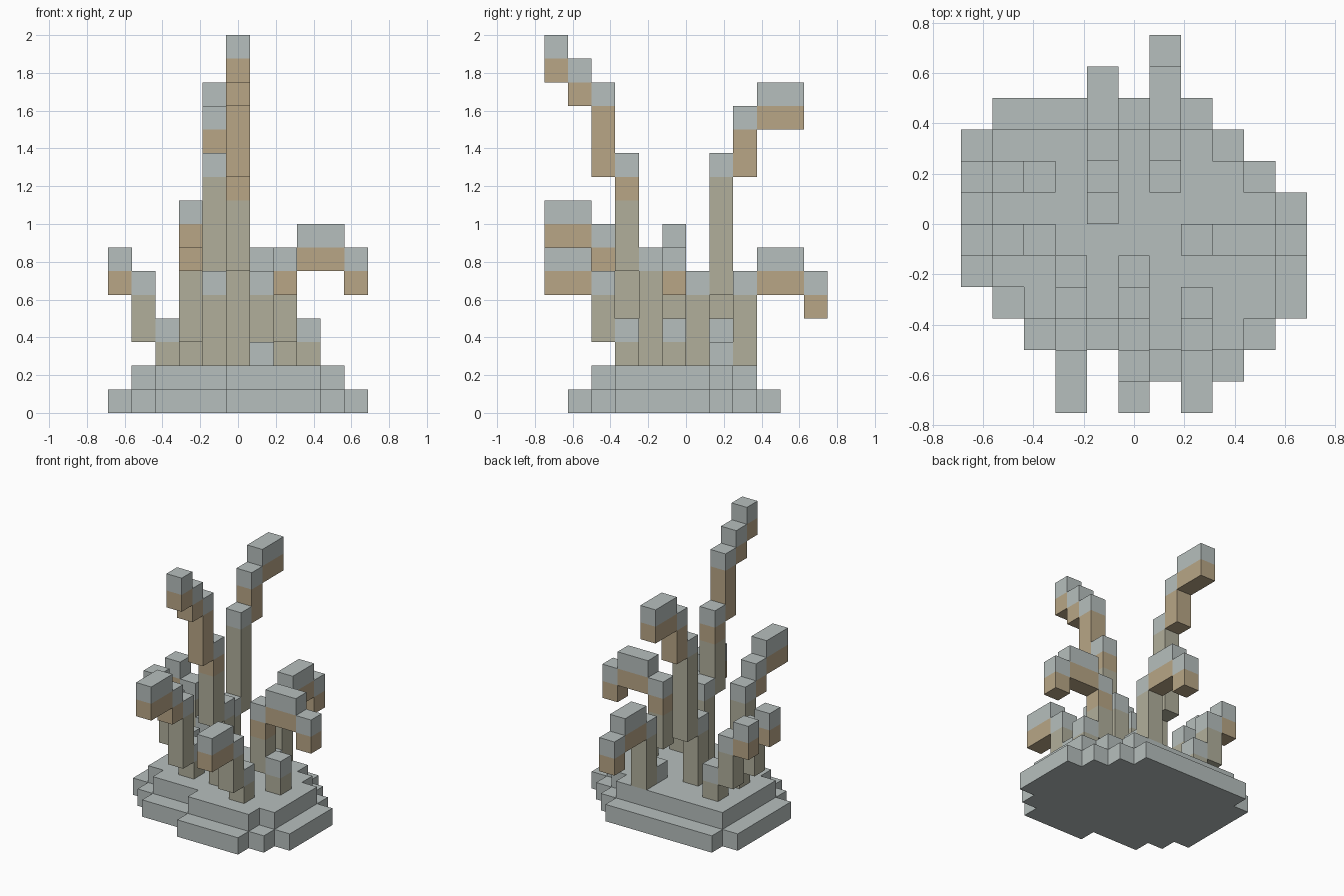
import bpy
import bmesh

U = 0.125  # size of one cube cell

if "Cube" in bpy.data.objects:
    bpy.data.objects.remove(bpy.data.objects["Cube"], do_unlink=True)


def make_material(name, rgb):
    mat = bpy.data.materials.new(name)
    mat.use_nodes = True
    mat.diffuse_color = (*rgb, 1)
    mat.node_tree.nodes["Principled BSDF"].inputs["Base Color"].default_value = (*rgb, 1)
    return mat


GREY, TAN, OLIVE = range(3)
MATERIALS = [
    make_material("pale_grey", (0.47, 0.52, 0.51)),
    make_material("warm_tan", (0.48, 0.38, 0.24)),
    make_material("dull_olive", (0.44, 0.43, 0.33)),
]

# Each cube side: outward step and its four corners
SIDES = [
    ((1, 0, 0), ((1, 0, 0), (1, 1, 0), (1, 1, 1), (1, 0, 1))),
    ((-1, 0, 0), ((0, 1, 0), (0, 0, 0), (0, 0, 1), (0, 1, 1))),
    ((0, 1, 0), ((1, 1, 0), (0, 1, 0), (0, 1, 1), (1, 1, 1))),
    ((0, -1, 0), ((0, 0, 0), (1, 0, 0), (1, 0, 1), (0, 0, 1))),
    ((0, 0, 1), ((0, 0, 1), (1, 0, 1), (1, 1, 1), (0, 1, 1))),
    ((0, 0, -1), ((0, 1, 0), (1, 1, 0), (1, 0, 0), (0, 0, 0))),
]


def build_cells(name, cells, keep_floor=False):
    """Skin a set of coloured cells, leaving out faces shared by two cells."""
    bm = bmesh.new()
    for (i, j, k), colour in cells.items():
        for (dx, dy, dz), corners in SIDES:
            if (i + dx, j + dy, k + dz) in cells:
                continue
            if dz < 0 and k == 2 and not keep_floor:
                continue  # rests on the base
            face = bm.faces.new([
                bm.verts.new(((i + a - 0.5) * U, (j + b) * U, (k + c) * U))
                for a, b, c in corners])
            face.material_index = colour
    bmesh.ops.remove_doubles(bm, verts=bm.verts, dist=0.001)
    bmesh.ops.dissolve_limit(bm, angle_limit=0.01, verts=bm.verts, edges=bm.edges,
                             delimit={"MATERIAL"})
    mesh = bpy.data.meshes.new(name)
    bm.to_mesh(mesh)
    bm.free()
    for mat in MATERIALS:
        mesh.materials.append(mat)
    obj = bpy.data.objects.new(name, mesh)
    bpy.context.collection.objects.link(obj)
    return obj


# Stepped rock base: first and last cell across for each row, front to back
lower = [(0, 3), (-3, 4), (-4, 5), (-5, 5), (-5, 5), (-5, 5), (-5, 4), (-5, 3), (-4, 2)]
upper = [(0, 3), (-3, 4), (-4, 4), (-4, 4), (-4, 4), (-4, 3), (-4, 2)]
base = {}
for level, first_row, rows in ((0, -5, lower), (1, -4, upper)):
    for row, (start, end) in enumerate(rows):
        for i in range(start, end + 1):
            base[i, first_row + row, level] = GREY
build_cells("rock_base", base, keep_floor=True)


def branch(name, axis, fixed, blocks):
    """Blocks are (first, last, bottom, top, tan cells under the grey cap)."""
    cells = {}
    for first, last, bottom, top, tan in blocks:
        for step in range(first, last + 1):
            for k in range(bottom, top):
                depth = top - 1 - k
                colour = GREY if depth == 0 else TAN if depth <= tan else OLIVE
                key = (step, fixed, k) if axis == "x" else (fixed, step, k)
                cells[key] = min(colour, cells.get(key, OLIVE))
    build_cells(name, cells)


# Tall branches
branch("tall_front_branch", "y", 0, [
    (-2, -2, 2, 7, 0), (-3, -3, 6, 11, 1), (-4, -4, 10, 14, 4),
    (-5, -5, 13, 15, 1), (-6, -6, 14, 16, 1)])
branch("tall_back_branch", "y", -1, [
    (0, 0, 2, 6, 0), (1, 1, 5, 11, 0), (2, 2, 10, 13, 2), (3, 4, 12, 14, 1)])

# Front branches
branch("front_right_branch", "y", -2, [
    (-2, -2, 2, 4, 0), (-3, -3, 3, 7, 0), (-4, -4, 6, 8, 1), (-6, -5, 7, 9, 1)])
branch("front_left_branch", "y", 2, [
    (-3, -3, 2, 4, 0), (-4, -4, 3, 6, 0), (-6, -5, 5, 7, 1)])

# Drooping branches at the back and left
branch("back_branch", "y", 1, [
    (1, 1, 2, 3, 0), (2, 2, 2, 6, 0), (3, 4, 5, 7, 1), (5, 5, 4, 6, 1)])
branch("left_branch", "x", -1, [
    (3, 3, 2, 4, 0), (2, 2, 3, 7, 1), (3, 4, 6, 8, 1), (5, 5, 5, 7, 1)])

# Matching pair of short branches on the right
for label, row in (("front", -1), ("back", 1)):
    branch("short_right_branch_" + label, "x", row, [
        (-3, -3, 2, 4, 0), (-4, -4, 3, 6, 0), (-5, -5, 5, 7, 1)])
